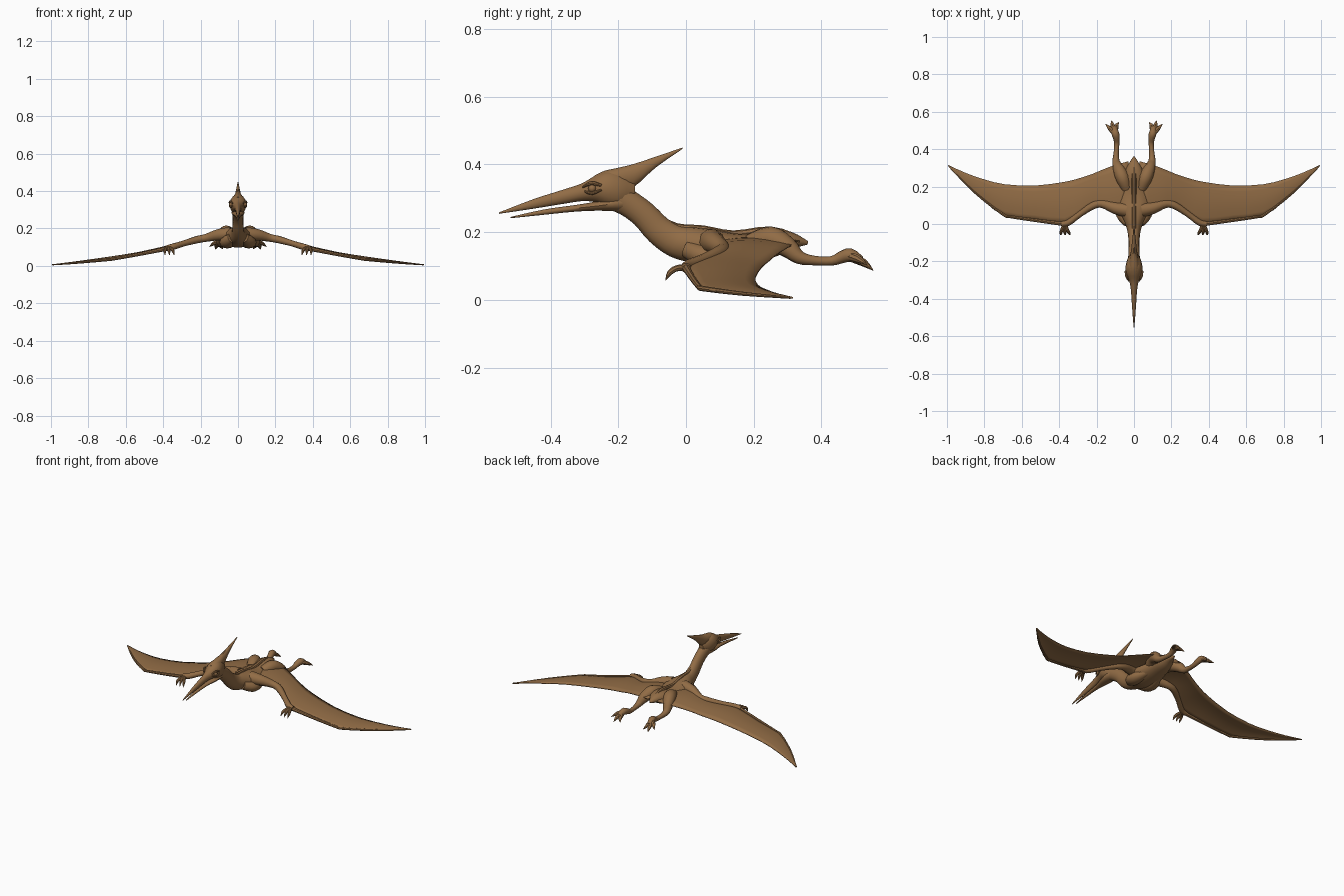
import bpy, bmesh, math
from mathutils import Vector

skin = bpy.data.materials.new("brown skin")
skin.diffuse_color = (0.285, 0.150, 0.060, 1)


def smooth_path(rows, steps=3):
    """Catmull-Rom interpolation of rows of numbers."""
    out = []
    for i in range(len(rows) - 1):
        p0, p1 = rows[max(i - 1, 0)], rows[i]
        p2, p3 = rows[i + 1], rows[min(i + 2, len(rows) - 1)]
        for k in range(steps):
            t = k / steps
            out.append([0.5 * (2 * b + (c - a) * t + (2 * a - 5 * b + 4 * c - d) * t * t
                               + (3 * b - a - 3 * c + d) * t ** 3)
                        for a, b, c, d in zip(p0, p1, p2, p3)])
    out.append(list(rows[-1]))
    return out


def finish(name, bm, mirror):
    bmesh.ops.recalc_face_normals(bm, faces=bm.faces)
    mesh = bpy.data.meshes.new(name)
    bm.to_mesh(mesh)
    bm.free()
    mesh.materials.append(skin)
    ob = bpy.data.objects.new(name, mesh)
    bpy.context.collection.objects.link(ob)
    if mirror:
        ob.modifiers.new("mirror", 'MIRROR')
    return ob


def add_tube(bm, rows, sides=12, upright=False, steps=3):
    """Elliptical rings along a path; rows are x, y, z, half width, half height."""
    rows = smooth_path(rows, steps)
    pts = [Vector(r[:3]) for r in rows]
    rings = []
    for i, r in enumerate(rows):
        t = pts[min(i + 1, len(pts) - 1)] - pts[max(i - 1, 0)]
        if upright:
            t = Vector((0, 1, 0))
        side = t.cross(Vector((0, 0, 1))).normalized()
        up = side.cross(t).normalized()
        w, h = max(r[3], 0.001), max(r[4], 0.001)
        rings.append([bm.verts.new(pts[i] + side * w * math.cos(a) + up * h * math.sin(a))
                      for a in (2 * math.pi * k / sides for k in range(sides))])
    for a, b in zip(rings, rings[1:]):
        for k in range(sides):
            j = (k + 1) % sides
            bm.faces.new((a[k], a[j], b[j], b[k]))
    bm.faces.new(rings[0])
    bm.faces.new(rings[-1])


def tube(name, rows, mirror=False, **kw):
    bm = bmesh.new()
    add_tube(bm, rows, **kw)
    return finish(name, bm, mirror)


def profile(name, rows, sides=14):
    """Upright loft; rows are y, bottom z, top z, half width."""
    return tube(name, [(0, y, (b + t) / 2, w, (t - b) / 2) for y, b, t, w in rows],
                sides=sides, upright=True)


def round_rows(rows):
    return [(x, y, z, r, r) for x, y, z, r in rows]


# Neck, torso and short tail
tube("body", [(0, -.23, .315, .036, .045), (0, -.175, .288, .031, .04),
              (0, -.125, .252, .029, .04), (0, -.08, .205, .030, .043),
              (0, -.03, .173, .037, .048), (0, .02, .163, .055, .053),
              (0, .08, .153, .085, .056), (0, .14, .150, .085, .048),
              (0, .20, .155, .072, .041), (0, .26, .168, .060, .040),
              (0, .31, .175, .036, .026), (0, .36, .168, .004, .005)], sides=16)
# Ridge along the back
tube("spine_ridge", round_rows([(0, -.10, .255, .008), (0, -.03, .216, .011),
                                (0, .05, .208, .012), (0, .14, .193, .012),
                                (0, .25, .205, .012), (0, .33, .185, .007)]), sides=8)

# Skull with long upper beak, lower jaw and crest
profile("upper_beak", [(-.553, .254, .258, .002), (-.45, .269, .298, .010),
                       (-.35, .285, .330, .017), (-.305, .291, .346, .026),
                       (-.265, .287, .370, .041), (-.23, .272, .383, .045),
                       (-.19, .270, .375, .036), (-.15, .295, .350, .014)])
profile("lower_jaw", [(-.518, .241, .245, .003), (-.42, .251, .267, .009),
                      (-.33, .260, .280, .016), (-.26, .263, .292, .031),
                      (-.20, .261, .310, .034), (-.16, .265, .300, .022)])
profile("crest", [(-.27, .340, .368, .020), (-.24, .335, .382, .026),
                  (-.20, .328, .391, .026), (-.155, .332, .402, .018),
                  (-.09, .390, .423, .010), (-.01, .446, .450, .002)])


# Eyes with brow and lower lid
def eyes():
    bm = bmesh.new()
    bmesh.ops.create_uvsphere(bm, u_segments=10, v_segments=8, radius=.012)
    bmesh.ops.translate(bm, verts=bm.verts, vec=(.036, -.277, .329))
    finish("eyes", bm, True)
    tube("brow", round_rows([(.028, -.305, .333, .003), (.041, -.28, .345, .006),
                             (.046, -.25, .338, .004)]), mirror=True, sides=8)
    tube("lower_lid", round_rows([(.029, -.30, .320, .003), (.041, -.277, .315, .005),
                                  (.046, -.25, .325, .003)]), mirror=True, sides=8)


eyes()

# Wing membrane: rows are x, front y, front z, rear y, rear z
WING = [(.03, .06, .170, .335, .172), (.13, .08, .165, .305, .158),
        (.22, .10, .142, .268, .135), (.29, .05, .120, .245, .115),
        (.37, -.003, .096, .225, .098), (.53, .018, .060, .205, .066),
        (.69, .040, .034, .212, .042), (.80, .122, .023, .238, .028),
        (.90, .212, .013, .273, .016), (.995, .312, .006, .316, .006)]


def wing():
    bm = bmesh.new()
    n = 6
    grid = []
    for x, y0, z0, y1, z1 in smooth_path(WING, 2):
        row = []
        for k in range(n + 1):
            t = k / n
            arch = 0.05 * (y1 - y0) * math.sin(math.pi * t)
            row.append(bm.verts.new((x, y0 + (y1 - y0) * t, z0 + (z1 - z0) * t + arch)))
        grid.append(row)
    for a, b in zip(grid, grid[1:]):
        for k in range(n):
            bm.faces.new((a[k], b[k], b[k + 1], a[k + 1]))
    ob = finish("wing_membrane", bm, False)
    thick = ob.modifiers.new("thickness", 'SOLIDIFY')
    thick.thickness = .005
    thick.offset = 0
    ob.modifiers.new("mirror", 'MIRROR')


wing()

# Arm and the long wing finger along the leading edge
tube("arm", round_rows([(.04, .075, .170, .040), (.10, .085, .167, .032),
                        (.17, .108, .150, .022), (.22, .098, .140, .020),
                        (.29, .052, .120, .016), (.35, .008, .102, .017),
                        (.385, .0, .094, .015)]), mirror=True, sides=10)
tube("wing_finger", round_rows([(.36, .0, .098, .015), (.41, .005, .086, .011),
                                (.55, .023, .058, .009), (.66, .039, .038, .008),
                                (.70, .052, .033, .008), (.85, .168, .018, .006),
                                (.99, .308, .006, .003)]), mirror=True, sides=8)
# Chest muscle beneath each shoulder
tube("chest_muscle", [(.035, .0, .150, .02, .025), (.055, .05, .130, .04, .033),
                      (.055, .10, .125, .04, .030), (.04, .17, .135, .02, .02)],
     mirror=True)

# Clawed hand at the wrist
bm = bmesh.new()
for dx in (-.022, 0, .022):
    add_tube(bm, round_rows([(.37, .0, .095, .011), (.371 + dx * .6, -.028, .093, .009),
                             (.369 + dx, -.048, .080, .008),
                             (.366 + dx * 1.1, -.060, .058, .001)]), sides=8)
finish("hand_claws", bm, True)

# Hind leg trailing behind, with a raised ankle
tube("hind_leg", round_rows([(.040, .19, .165, .030), (.062, .25, .180, .037),
                             (.084, .30, .155, .031), (.096, .335, .125, .020),
                             (.095, .38, .116, .014), (.092, .43, .115, .014),
                             (.094, .46, .126, .018), (.100, .485, .132, .020),
                             (.106, .515, .116, .014)]), mirror=True)
# Spread toes
bm = bmesh.new()
for mid, tip in (((.128, .510, .120), (.152, .535, .103)),
                 ((.114, .525, .110), (.120, .553, .087)),
                 ((.095, .522, .110), (.080, .545, .090))):
    add_tube(bm, [(.100, .48, .130, .014, .014), (*mid, .012, .011), (*tip, .001, .001)],
             sides=8)
finish("toes", bm, True)

# Smooth shading with crisp edges
for ob in bpy.context.scene.objects:
    ob.select_set(True)
    bpy.context.view_layer.objects.active = ob
bpy.ops.object.shade_smooth_by_angle(angle=math.radians(40))
